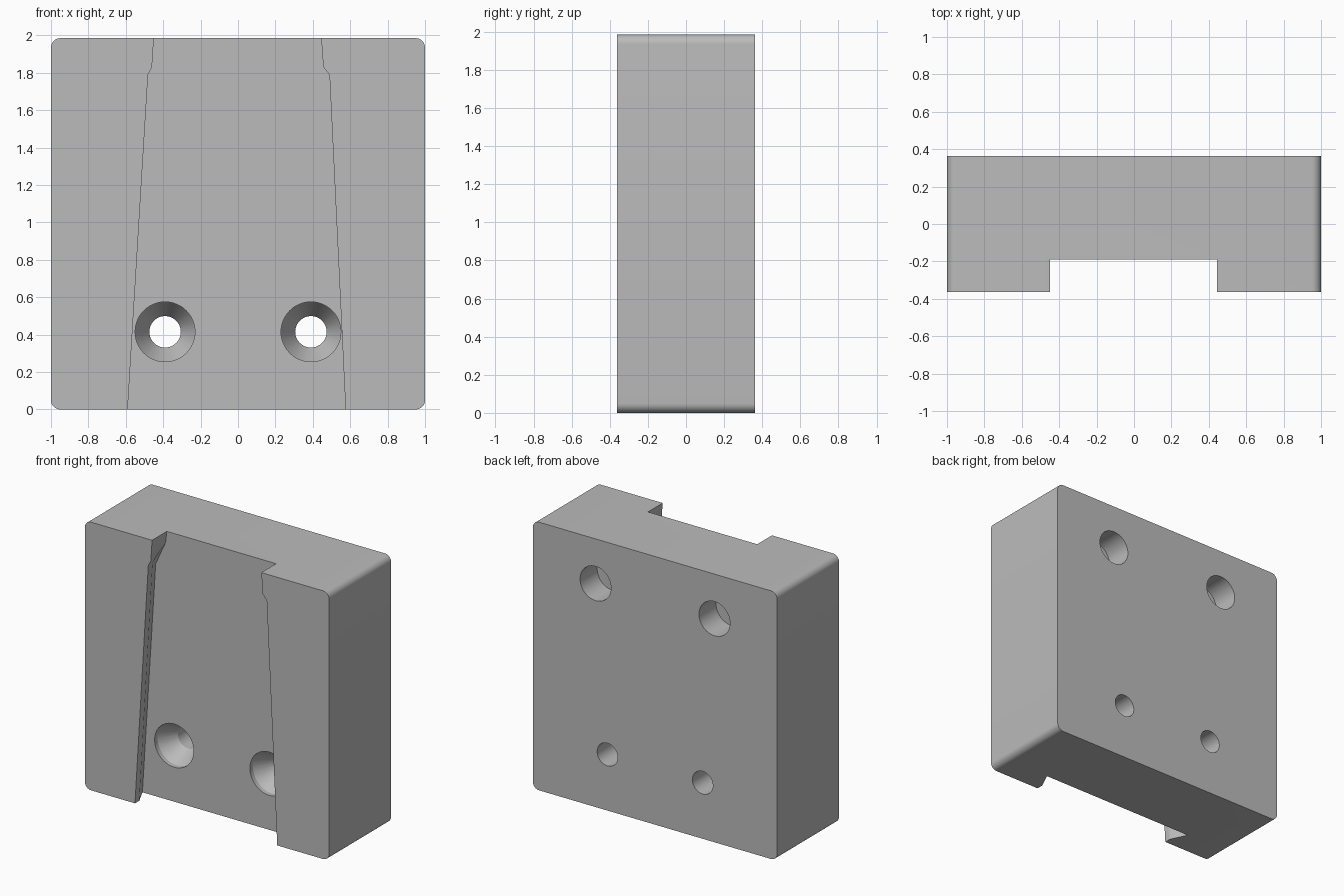
import bpy, bmesh, math
from mathutils import Matrix, Vector

old = bpy.data.objects.get("Cube")
if old:
    bpy.data.objects.remove(old, do_unlink=True)

WIDTH, DEPTH, HEIGHT = 2.0, 0.725, 1.985
FRONT, BACK, FLOOR = -DEPTH / 2, DEPTH / 2, -0.19

grey = bpy.data.materials.new("plain grey")
grey.use_nodes = True
grey.diffuse_color = (0.5, 0.5, 0.5, 1)
grey.node_tree.nodes["Principled BSDF"].inputs["Base Color"].default_value = (0.5, 0.5, 0.5, 1)


def make_object(name, bm):
    bmesh.ops.recalc_face_normals(bm, faces=bm.faces)
    mesh = bpy.data.meshes.new(name)
    bm.to_mesh(mesh)
    bm.free()
    mesh.materials.append(grey)
    obj = bpy.data.objects.new(name, mesh)
    bpy.context.collection.objects.link(obj)
    return obj


def loft(name, rings):
    """Closed solid through rings that share a point count."""
    bm = bmesh.new()
    loops = [[bm.verts.new(p) for p in ring] for ring in rings]
    n = len(loops[0])
    for a, b in zip(loops, loops[1:]):
        for i in range(n):
            j = (i + 1) % n
            bm.faces.new((a[i], a[j], b[j], b[i]))
    bm.faces.new(loops[0])
    bm.faces.new(loops[-1])
    bmesh.ops.triangulate(bm, faces=[f for f in bm.faces if len(f.verts) == 4])
    return make_object(name, bm)


def turned(name, x, z, profile, sides=48):
    """Round solid along y from (y, radius) steps."""
    angles = [2 * math.pi * i / sides for i in range(sides)]
    return loft(name, [[(x + r * math.cos(a), y, z + r * math.sin(a)) for a in angles]
                       for y, r in profile])


# Block with rounded corners along the depth
bm = bmesh.new()
bmesh.ops.create_cube(bm, size=1, matrix=Matrix.Translation((0, 0, HEIGHT / 2))
                      @ Matrix.Diagonal((WIDTH, DEPTH, HEIGHT, 1)))
corners = [e for e in bm.edges if abs((e.verts[0].co - e.verts[1].co).normalized().y) > 0.9]
bmesh.ops.bevel(bm, geom=corners, offset=0.05, segments=8, profile=0.5, affect='EDGES')
block = make_object("mounting_block", bm)


# Tapered dovetail channel: straight neck at the top, undercut walls below
def channel_ring(z_lip, z_floor, left, right, undercut):
    lip, front = FRONT + 0.05, FRONT - 0.1
    return [(left, front, z_lip), (left, lip, z_lip), (left - undercut, FLOOR, z_floor),
            (right + undercut, FLOOR, z_floor), (right, lip, z_lip), (right, front, z_lip)]


cutters = [loft("channel_cutter", [
    channel_ring(-0.1, -0.1, -0.596, 0.58, 0.06),
    channel_ring(1.79, 1.72, -0.481, 0.489, 0.06),
    channel_ring(1.83, 1.9, -0.46, 0.456, 0),
    channel_ring(HEIGHT, HEIGHT, -0.45, 0.445, 0),
    channel_ring(2.1, 2.1, -0.45, 0.445, 0)])]

# Countersunk through holes and blind sockets in the back
for side, sign in (("left", 1), ("right", -1)):
    cutters.append(turned(side + "_screw_hole_cutter", sign * 0.39, 0.415, [
        (FLOOR - 0.02, 0.16), (FLOOR + 0.035, 0.16), (FLOOR + 0.165, 0.084), (BACK + 0.1, 0.084)]))
    cutters.append(turned(side + "_back_socket_cutter", sign * 0.487, 1.655, [
        (BACK - 0.2, 0.127), (BACK + 0.1, 0.127)]))

bpy.ops.object.select_all(action='DESELECT')
block.select_set(True)
bpy.context.view_layer.objects.active = block
for cutter in cutters:
    cutter.hide_render = True
    mod = block.modifiers.new(cutter.name, 'BOOLEAN')
    mod.operation, mod.solver, mod.object = 'DIFFERENCE', 'EXACT', cutter
    bpy.ops.object.modifier_apply(modifier=mod.name)
for cutter in cutters:
    bpy.data.objects.remove(cutter, do_unlink=True)

bpy.ops.object.shade_smooth_by_angle(angle=math.radians(25))
